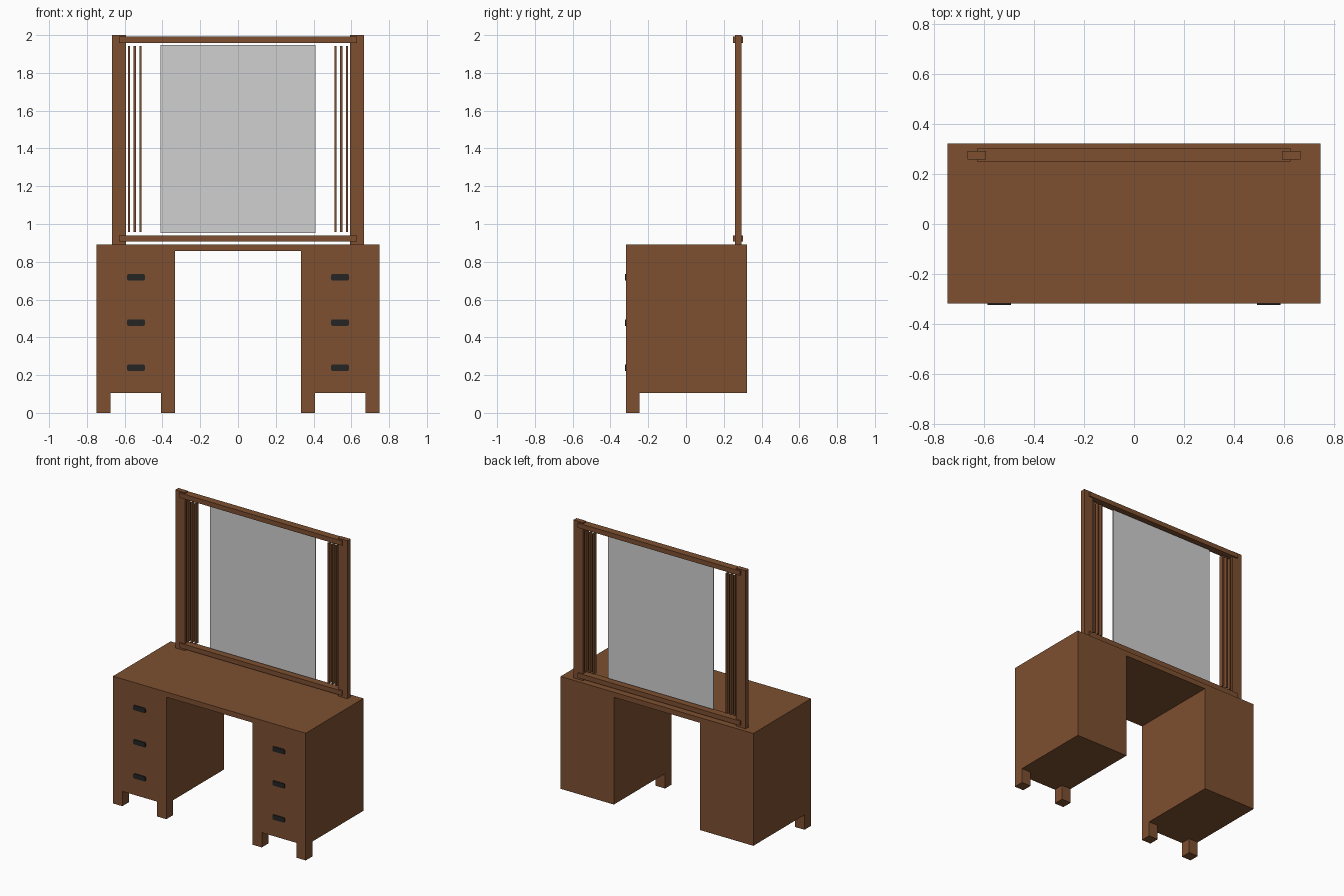
import bpy
import bmesh

cube = bpy.data.objects.get("Cube")
if cube:
    bpy.data.objects.remove(cube, do_unlink=True)


def material(name, r, g, b):
    m = bpy.data.materials.new(name)
    m.use_nodes = True
    m.diffuse_color = (r, g, b, 1)
    m.node_tree.nodes["Principled BSDF"].inputs["Base Color"].default_value = (r, g, b, 1)
    return m


wood = material("walnut wood", 0.205, 0.078, 0.03)
glass = material("mirror grey", 0.63, 0.63, 0.63)
black = material("black metal", 0.018, 0.018, 0.018)


def box(name, x, y, z, mat, round_edges=0):
    """Box from (min, max) ranges, optionally rounding the edges that run along y."""
    bm = bmesh.new()
    bmesh.ops.create_cube(bm, size=1)
    for v in bm.verts:
        v.co = [(lo + hi) / 2 + c * (hi - lo) for c, (lo, hi) in zip(v.co, (x, y, z))]
    if round_edges:
        along_y = [e for e in bm.edges if abs(e.verts[0].co.y - e.verts[1].co.y) > 1e-4]
        bmesh.ops.bevel(bm, geom=along_y, offset=round_edges, segments=3,
                        profile=0.5, affect='EDGES')
    mesh = bpy.data.meshes.new(name)
    bm.to_mesh(mesh)
    bm.free()
    mesh.materials.append(mat)
    obj = bpy.data.objects.new(name, mesh)
    bpy.context.collection.objects.link(obj)
    return obj


FRONT, BACK = -0.318, 0.322
OUTER, INNER = 0.748, 0.334
LEG = 0.073

# Table top
box("table_top", (-OUTER, OUTER), (FRONT, BACK), (0.856, 0.892), wood)

# Parts repeated on both sides
for side, s in (("left", 1), ("right", -1)):
    def span(a, b):
        return tuple(sorted((s * a, s * b)))

    # Drawer pedestal with two front legs
    box(f"{side}_pedestal", span(INNER, OUTER), (FRONT, BACK), (0.104, 0.856), wood)
    for place, a in (("inner", INNER), ("outer", OUTER - LEG)):
        box(f"{side}_{place}_leg", span(a, a + LEG), (FRONT, FRONT + LEG), (0, 0.104), wood)

    # Drawer handles
    for i, z in enumerate((0.239, 0.478, 0.718)):
        box(f"{side}_handle_{i + 1}", span(0.493, 0.587), (FRONT - 0.006, FRONT + 0.005),
            (z - 0.017, z + 0.017), black, round_edges=0.008)

    # Mirror frame post and slender slats
    box(f"{side}_post", span(0.593, 0.668), (0.259, 0.293), (0.892, 2.0), wood)
    for i in range(3):
        x = 0.516 + 0.0305 * i
        box(f"{side}_slat_{i + 1}", span(x - 0.0055, x + 0.0055), (0.261, 0.291),
            (0.958, 1.942), wood)

# Mirror frame rails
for name, z in (("lower_rail", 0.907), ("upper_rail", 1.959)):
    box(name, (-0.63, 0.63), (0.25, 0.302), (z, z + 0.033), wood)

# Mirror panel
box("mirror", (-0.41, 0.41), (0.273, 0.279), (0.953, 1.947), glass)
